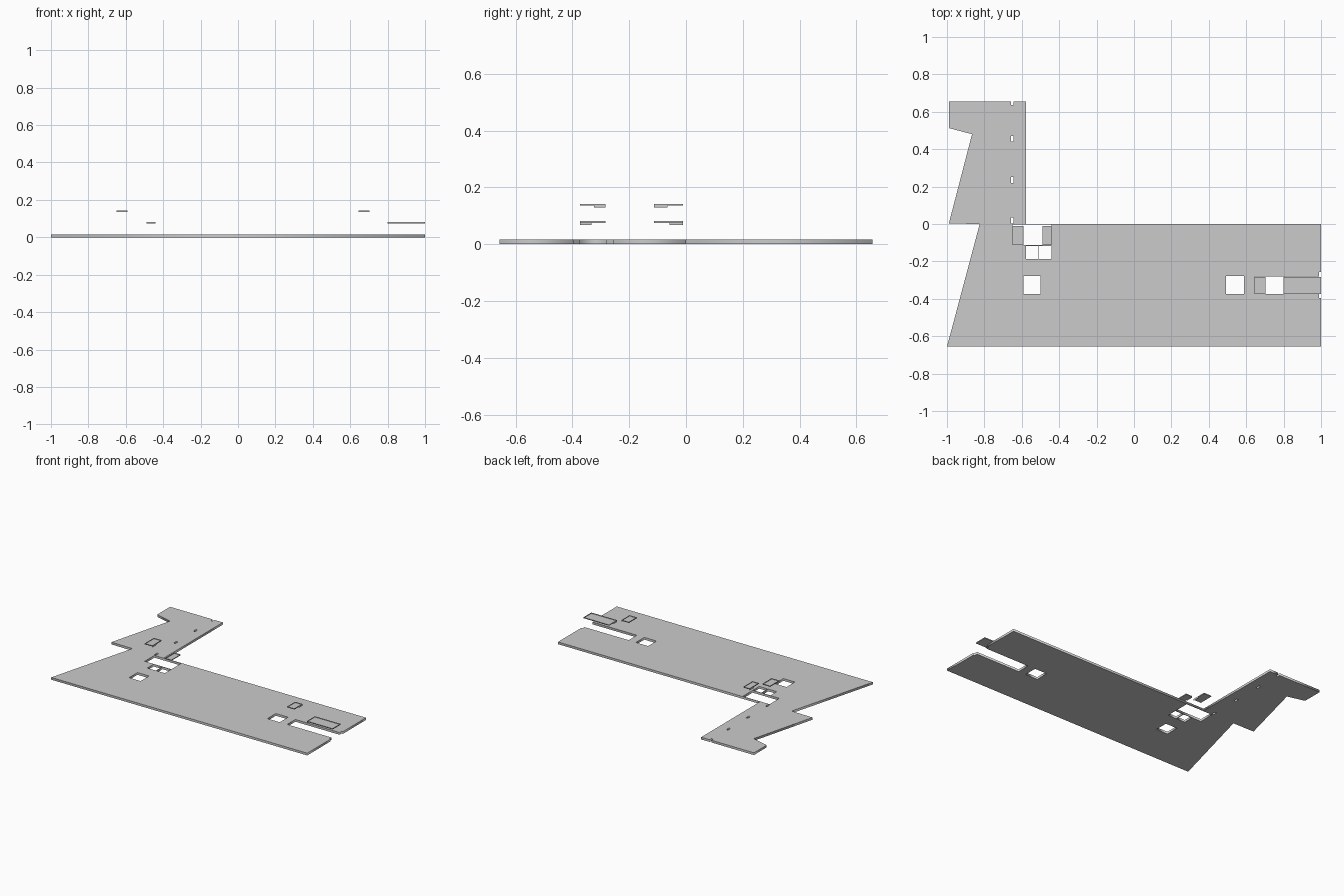
import bpy

if "Cube" in bpy.data.objects:
    bpy.data.objects.remove(bpy.data.objects["Cube"])

T = 0.016  # slab thickness


def rect(x0, x1, y0, y1):
    return [(x0, y0), (x1, y0), (x1, y1), (x0, y1)]


def slab(name, outline, holes):
    """Filled 2D curve with holes, extruded and turned into a mesh."""
    cu = bpy.data.curves.new(name, 'CURVE')
    cu.dimensions = '2D'
    cu.fill_mode = 'BOTH'
    cu.extrude = T / 2
    for loop in [outline] + holes:
        sp = cu.splines.new('POLY')
        sp.points.add(len(loop) - 1)
        for p, (x, y) in zip(sp.points, loop):
            p.co = (x, y, T / 2, 1)
        sp.use_cyclic_u = True
    ob = bpy.data.objects.new(name, cu)
    bpy.context.collection.objects.link(ob)
    ob.location.z = T / 2
    bpy.ops.object.select_all(action='DESELECT')
    ob.select_set(True)
    bpy.context.view_layer.objects.active = ob
    bpy.ops.object.convert(target='MESH')
    ob.name = name
    # rest the slab on the ground
    low = min(v.co.z for v in ob.data.vertices)
    ob.location.z = -low
    return ob


def landing(name, x0, x1, y0, y1, z0, z1, lip_x, lip_y0, lip_y1, drop, facing):
    """Open-topped landing underside with a half-width riser strip below."""
    verts = [(x, y, z) for z in (z0, z1) for x, y in rect(x0, x1, y0, y1)]
    faces = [(3, 2, 1, 0)]
    faces += [(i, (i + 1) % 4, (i + 1) % 4 + 4, i + 4) for i in range(4)]
    verts += [(lip_x, lip_y0, z0 - drop), (lip_x, lip_y1, z0 - drop),
              (lip_x, lip_y1, z0), (lip_x, lip_y0, z0)]
    faces.append((8, 9, 10, 11) if facing > 0 else (11, 10, 9, 8))
    me = bpy.data.meshes.new(name)
    me.from_pydata(verts, [], faces)
    ob = bpy.data.objects.new(name, me)
    bpy.context.collection.objects.link(ob)


# Main floor, with the stair slot open to the right edge
slab("main_floor",
     [(-1, -0.656), (1, -0.656), (1, -0.396), (0.99, -0.396), (0.99, -0.373),
      (0.645, -0.373), (0.645, -0.281), (0.99, -0.281), (0.99, -0.257),
      (1, -0.257), (1, 0), (-0.825, 0)],
     [rect(-0.65, -0.441, -0.113, -0.004),    # rear stairwell
      rect(-0.578, -0.511, -0.187, -0.117),   # twin shafts
      rect(-0.507, -0.441, -0.187, -0.117),
      rect(-0.59, -0.499, -0.373, -0.279),    # square shafts
      rect(0.491, 0.587, -0.373, -0.279)])

# Side wing with a row of narrow slots, the last one open to the rear edge
sx0, sx1 = -0.657, -0.644
slab("side_wing",
     [(-0.99, 0.003), (-0.825, 0), (-0.578, 0), (-0.578, 0.656), (sx1, 0.656),
      (sx1, 0.635), (sx0, 0.635), (sx0, 0.656), (-0.99, 0.656), (-0.99, 0.513),
      (-0.866, 0.48)],
     [rect(sx0, sx1, y, y + 0.03) for y in (0.004, 0.22, 0.44)])

# Stair landings: an upper and a lower one for each stairwell
stairs = [("rear", -0.65, -0.59, -0.49, -0.441, -0.113, -0.01),
          ("side", 0.645, 0.702, 0.8, 1.0, -0.373, -0.284)]
for n, u0, u1, l0, l1, y0, y1 in stairs:
    mid = (y0 + y1) / 2
    upper = (mid + 0.004, y1) if n == "side" else (y0, mid - 0.004)
    lower = (y0, mid - 0.004) if n == "side" else (mid + 0.004, y1)
    landing(n + "_upper_landing", u0, u1, y0, y1, 0.136, 0.142, u1, *upper, 0.007, 1)
    landing(n + "_lower_landing", l0, l1, y0, y1, 0.075, 0.081, l0, *lower, 0.007, -1)
